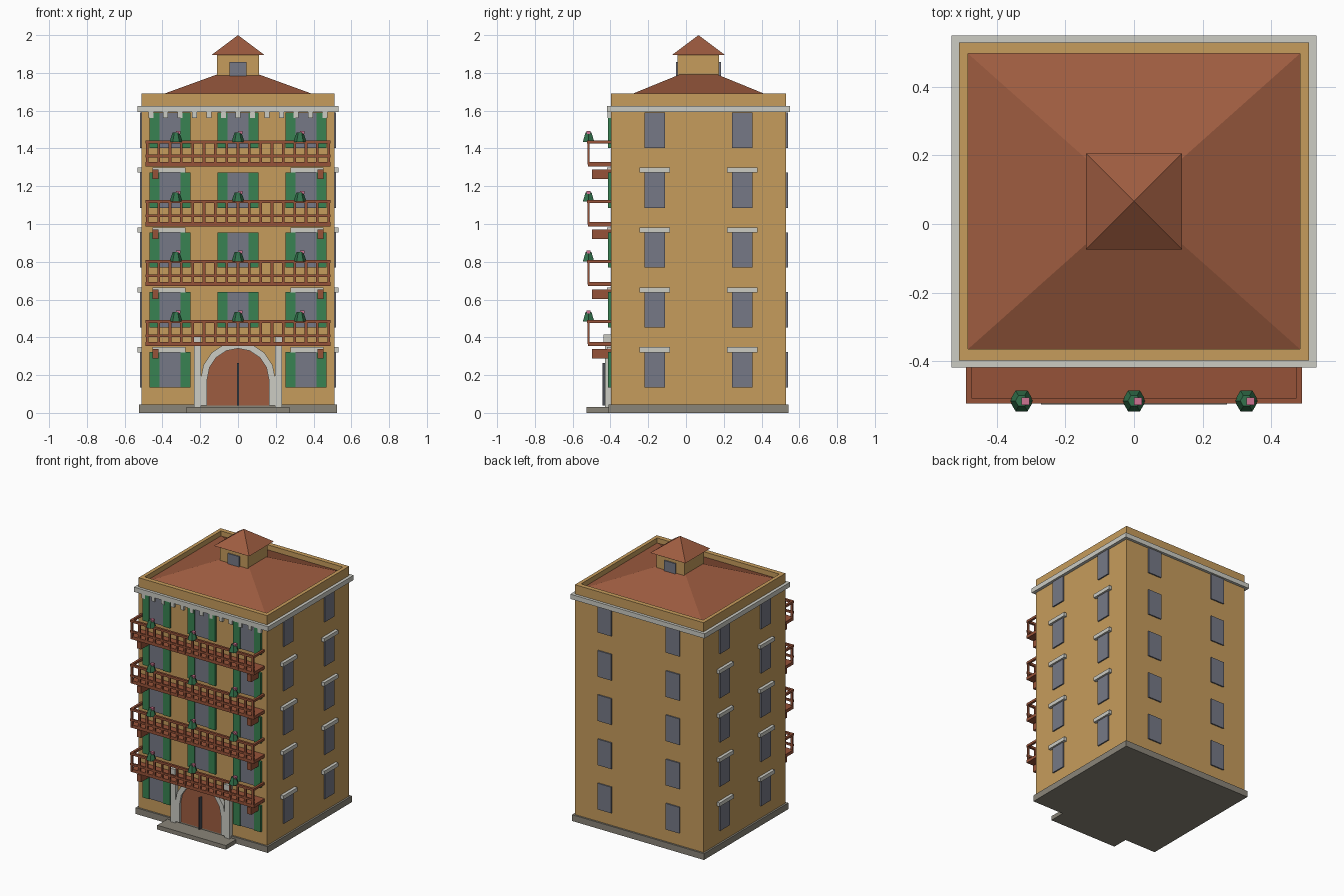
import bpy, bmesh, math

if "Cube" in bpy.data.objects:
    bpy.data.objects.remove(bpy.data.objects["Cube"])

YC = 0.066            # centre of the building in depth
HX, HY = 0.51, 0.464  # half sizes of the walls
F, B = YC - HY, YC + HY
STEP = 0.317          # storey height


def mat(name, r, g, b):
    lin = [((c / 255 + 0.055) / 1.055) ** 2.4 for c in (r, g, b)]
    m = bpy.data.materials.new(name)
    m.diffuse_color = (*lin, 1)
    m.use_nodes = True
    m.node_tree.nodes["Principled BSDF"].inputs["Base Color"].default_value = m.diffuse_color
    return m


WALL = mat("ochre plaster", 198, 156, 92)
TILE = mat("terracotta", 158, 92, 64)
WOOD = mat("balcony red brown", 150, 82, 56)
STONE = mat("pale stone", 204, 204, 196)
BASE = mat("grey stone", 138, 133, 121)
GLASS = mat("grey glass", 118, 121, 134)
GREEN = mat("shutter green", 56, 130, 82)
LEAF = mat("plant green", 50, 114, 76)
PINK = mat("flower pink", 206, 116, 146)
DARK = mat("dark metal", 72, 76, 84)


def finish(name, bm, material):
    bmesh.ops.recalc_face_normals(bm, faces=bm.faces)
    me = bpy.data.meshes.new(name)
    bm.to_mesh(me)
    bm.free()
    me.materials.append(material)
    ob = bpy.data.objects.new(name, me)
    bpy.context.collection.objects.link(ob)
    return ob


def add_box(bm, x0, x1, y0, y1, z0, z1):
    vs = bmesh.ops.create_cube(bm, size=1)["verts"]
    for v in vs:
        v.co = ((x0 + x1) / 2 + v.co.x * (x1 - x0),
                (y0 + y1) / 2 + v.co.y * (y1 - y0),
                (z0 + z1) / 2 + v.co.z * (z1 - z0))


def boxes(name, material, items):
    bm = bmesh.new()
    for it in items:
        add_box(bm, *it)
    return finish(name, bm, material)


def pyramid(name, material, hx, hy, z0, z1):
    bm = bmesh.new()
    base = [bm.verts.new((sx * hx, YC + sy * hy, z0))
            for sx, sy in ((-1, -1), (1, -1), (1, 1), (-1, 1))]
    top = bm.verts.new((0, YC, z1))
    bm.faces.new(base)
    for i in range(4):
        bm.faces.new((base[i], base[(i + 1) % 4], top))
    return finish(name, bm, material)


def prism(name, material, outline, y0, y1):
    bm = bmesh.new()
    f = bm.faces.new([bm.verts.new((x, y0, z)) for x, z in outline])
    ext = bmesh.ops.extrude_face_region(bm, geom=[f])["geom"]
    for v in ext:
        if isinstance(v, bmesh.types.BMVert):
            v.co.y = y1
    return finish(name, bm, material)


def arch(r, zc, z0, n=8):
    pts = [(r * math.cos(math.pi * i / n), zc + r * math.sin(math.pi * i / n))
           for i in range(n + 1)]
    return [(r, z0)] + pts + [(-r, z0)]


# Main block, plinth and entrance step
boxes("walls", WALL, [(-HX, HX, F, B, 0.04, 1.654)])
boxes("plinth", BASE, [(-0.523, 0.523, F - 0.013, B + 0.013, 0, 0.045)])
boxes("entrance_step", BASE, [(-0.272, 0.272, -0.526, F, 0, 0.03)])

# Cornice with small blocks along the front, and parapet
boxes("cornice", STONE, [(-0.532, 0.532, F - 0.02, B + 0.02, 1.592, 1.626)])
boxes("cornice_blocks", STONE,
      [(x - 0.013, x + 0.013, F - 0.018, F, 1.562, 1.593)
       for x in (-0.46 + 0.92 / 12 * i for i in range(13))])
RX, RY = 0.484, 0.431
boxes("parapet", WALL, [
    (-HX, HX, F, YC - RY, 1.62, 1.692), (-HX, HX, YC + RY, B, 1.62, 1.692),
    (-HX, -RX, YC - RY, YC + RY, 1.62, 1.692),
    (RX, HX, YC - RY, YC + RY, 1.62, 1.692)])

# Roof and rooftop lantern
pyramid("roof", TILE, RX, RY, 1.656, 1.832)
boxes("roof_lantern", WALL, [(-0.11, 0.11, YC - 0.11, YC + 0.11, 1.70, 1.9)])
boxes("lantern_windows", GLASS, [
    (-0.045, 0.045, YC - 0.118, YC - 0.1, 1.772, 1.858),
    (-0.045, 0.045, YC + 0.1, YC + 0.118, 1.772, 1.858)])
pyramid("lantern_roof", TILE, 0.14, 0.14, 1.895, 2.0)

# Windows, shutters and hoods on every storey
glass, shutters, hoods = [], [], []
for k in range(5):
    z0 = 0.135 + STEP * k
    z1 = z0 + 0.187
    for s in (-1, 1):
        # side and back walls
        y = YC + s * 0.232
        for side in (-1, 1):
            xs = sorted((side * (HX - 0.01), side * (HX + 0.009)))
            glass.append((*xs, y - 0.054, y + 0.054, z0, z1))
            if k < 4:
                xh = sorted((side * (HX - 0.01), side * (HX + 0.022)))
                hoods.append((*xh, y - 0.08, y + 0.08, z1 - 0.001, z1 + 0.026))
        x = s * 0.27
        glass.append((x - 0.054, x + 0.054, B - 0.01, B + 0.009, z0, z1))
        if k < 4:
            x = s * 0.365
            hoods.append((x - 0.087, x + 0.087, F - 0.02, F + 0.01,
                          z1 - 0.001, z1 + 0.026))
    # front wall, with the middle bay left for the door at ground level
    for x in (-0.36, 0, 0.36):
        if k == 0 and x == 0:
            continue
        glass.append((x - 0.056, x + 0.056, F - 0.009, F + 0.01, z0, z1))
        for s in (-1, 1):
            c = x + s * 0.082
            shutters.append((c - 0.027, c + 0.027, F - 0.016, F + 0.01, z0, z1))
boxes("windows", GLASS, glass)
boxes("shutters", GREEN, shutters)
boxes("window_hoods", STONE, hoods)

# Arched doorway with surround, pilasters and centre bar
outer, inner = arch(0.198, 0.178, 0.04), arch(0.163, 0.178, 0.04)
prism("door_surround", STONE, outer + inner[::-1], F - 0.03, F + 0.01)
prism("door", TILE, inner, F - 0.016, F + 0.01)
boxes("door_pilasters", STONE,
      [b for s in (-1, 1) for b in (
          (s * 0.215 - 0.019, s * 0.215 + 0.019, F - 0.032, F, 0.03, 0.38),
          (s * 0.215 - 0.02, s * 0.215 + 0.02, F - 0.038, F, 0.375, 0.416))])
boxes("door_bar", DARK, [(-0.005, 0.005, F - 0.044, F, 0.04, 0.265)])

# Balconies with railings and brackets, and planters on the top rail
for k in range(4):
    z = 0.354 + STEP * k
    yf = -0.52
    tag = "_%d" % (k + 1)
    boxes("balcony_floor" + tag, WOOD, [(-0.49, 0.49, yf, F, z, z + 0.022)])
    rail = [(-0.49, 0.49, yf - 0.004, yf + 0.012, z + 0.122, z + 0.138),
            (-0.49, 0.49, yf - 0.002, yf + 0.01, z + 0.048, z + 0.062)]
    for s in (-1, 1):
        rail.append((s * 0.482 - 0.008, s * 0.482 + 0.008, yf, F,
                     z + 0.122, z + 0.138))
    for i in range(17):
        x = -0.48 + 0.06 * i
        rail.append((x - 0.007, x + 0.007, yf - 0.002, yf + 0.01,
                     z + 0.01, z + 0.13))
    boxes("balcony_railing" + tag, WOOD, rail)
    boxes("balcony_brackets" + tag, WOOD,
          [(s * 0.437 - 0.016, s * 0.437 + 0.016, -0.497, F,
            z - 0.067, z - 0.017) for s in (-1, 1)])
    bm = bmesh.new()
    for x in (-0.328, 0, 0.328):
        cone = bmesh.ops.create_cone(bm, cap_ends=True, segments=6,
                                     radius1=0.035, radius2=0.018, depth=0.05)
        for v in cone["verts"]:
            v.co = (v.co.y + x, v.co.x - 0.516, v.co.z + z + 0.155)
        # turn the points of each hexagon sideways
    finish("planters" + tag, bm, LEAF)
    boxes("flowers" + tag, PINK,
          [(x, x + 0.023, -0.528, -0.506, z + 0.172, z + 0.188)
           for x in (-0.328, 0, 0.328)])
